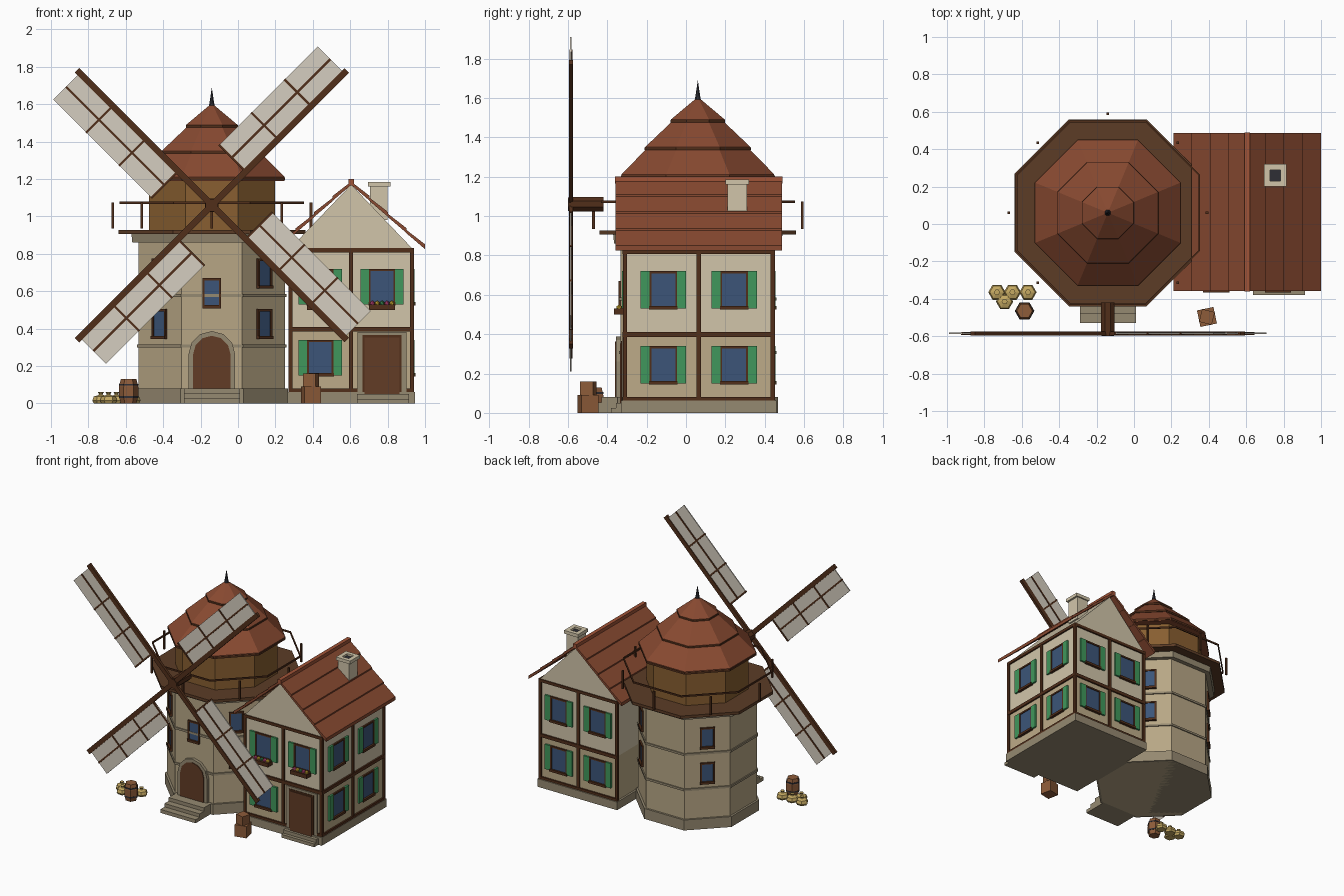
import bpy, bmesh
from math import pi, cos, sin, radians
from mathutils import Matrix, Vector

if "Cube" in bpy.data.objects:
    bpy.data.objects.remove(bpy.data.objects["Cube"])


def mat(name, r, g, b):
    m = bpy.data.materials.new(name)
    m.diffuse_color = [(c / 255) ** 2.2 for c in (r, g, b)] + [1]
    m.use_nodes = True
    m.node_tree.nodes["Principled BSDF"].inputs["Base Color"].default_value = m.diffuse_color
    return m


STONE, TRIM = mat("stone", 182, 165, 132), mat("stone_trim", 148, 136, 112)
CREAM, TAN = mat("plaster", 208, 196, 168), mat("plaster_low", 188, 170, 135)
TIMBER, WOOD = mat("timber", 82, 50, 32), mat("deck_wood", 92, 62, 42)
DRUM, DOOR = mat("drum_wood", 135, 95, 52), mat("door_wood", 98, 62, 42)
TILE, RIDGE = mat("roof_tile", 135, 75, 52), mat("ridge_tile", 158, 84, 58)
GLASS, GREEN = mat("glass", 62, 86, 120), mat("shutter_green", 66, 150, 92)
CLOTH, CRATE = mat("sail_cloth", 212, 204, 190), mat("crate_wood", 140, 92, 60)
SACK, IRON = mat("sack", 196, 168, 98), mat("iron", 50, 50, 56)
PINK, YELLOW = mat("pink_flower", 215, 80, 140), mat("yellow_flower", 235, 195, 60)
I = Matrix()


def finish(name, bm, m, M=I):
    bmesh.ops.recalc_face_normals(bm, faces=bm.faces)
    me = bpy.data.meshes.new(name)
    bm.to_mesh(me)
    bm.free()
    me.materials.append(m)
    ob = bpy.data.objects.new(name, me)
    ob.matrix_world = M
    bpy.context.collection.objects.link(ob)
    return ob


def boxes(name, m, M, *items):
    """One object of several boxes, each x0, x1, y0, y1, z0, z1."""
    bm = bmesh.new()
    for x0, x1, y0, y1, z0, z1 in items:
        T = Matrix.Translation(((x0 + x1) / 2, (y0 + y1) / 2, (z0 + z1) / 2))
        bmesh.ops.create_cube(bm, size=1, matrix=T @ Matrix.Diagonal((x1 - x0, y1 - y0, z1 - z0, 1)))
    return finish(name, bm, m, M)


def lathe(name, m, profile, M, sides=8, phase=pi / 8, closed=False):
    """Turn an (apothem, z) profile into a low-sided solid."""
    bm = bmesh.new()
    k = 1 / cos(pi / sides)
    rings = [[bm.verts.new((r * k * cos(phase + 2 * pi * i / sides), r * k * sin(phase + 2 * pi * i / sides), z))
              for i in range(sides)] for r, z in profile]
    pairs = list(zip(rings, rings[1:])) + ([(rings[-1], rings[0])] if closed else [])
    for a, b in pairs:
        for i in range(sides):
            j = (i + 1) % sides
            bm.faces.new((a[i], a[j], b[j], b[i]))
    if not closed:
        bm.faces.new(rings[0])
        bm.faces.new(rings[-1])
    bmesh.ops.remove_doubles(bm, verts=bm.verts, dist=1e-5)
    return finish(name, bm, m, M)


def extrude(name, m, pts, y0, y1, M=I):
    """Extrude an x-z outline along y."""
    bm = bmesh.new()
    f = bm.faces.new([bm.verts.new((x, y0, z)) for x, z in pts])
    ext = bmesh.ops.extrude_face_region(bm, geom=[f])["geom"]
    bmesh.ops.translate(bm, vec=(0, y1 - y0, 0), verts=[v for v in ext if isinstance(v, bmesh.types.BMVert)])
    return finish(name, bm, m, M)


def window(name, M, u, d, z0, z1, hw, shutters=False, flowers=False):
    """Window on a wall at local y = -d; outward is local -y."""
    y, t = -d, 0.012
    boxes(name + "_glass", GLASS, M, (u - hw + t, u + hw - t, y - .006, y + .01, z0 + t, z1 - t))
    boxes(name + "_frame", TIMBER, M,
          (u - hw, u - hw + t, y - .012, y + .01, z0, z1), (u + hw - t, u + hw, y - .012, y + .01, z0, z1),
          (u - hw, u + hw, y - .012, y + .01, z1 - t, z1), (u - hw, u + hw, y - .02, y + .01, z0 - .006, z0 + t))
    if shutters:
        boxes(name + "_shutters", GREEN, M, *[(u + s * (hw + .02) - .023, u + s * (hw + .02) + .023,
                                               y - .014, y + .005, z0, z1) for s in (-1, 1)])
    if flowers:
        boxes(name + "_flower_box", TIMBER, M, (u - .07, u + .07, y - .055, y, z0 - .03, z0))
        for i in range(5):
            bm = bmesh.new()
            bmesh.ops.create_icosphere(bm, subdivisions=1, radius=.014,
                                       matrix=Matrix.Translation((u - .052 + .026 * i, y - .03, z0 + .006)))
            finish(name + "_flower", bm, (PINK, YELLOW, GREEN)[i % 3], M)


# Tower: stone body, bands, deck, wooden drum and tiled cap
T = Matrix.Translation((-.14, .06, 0))
lathe("tower_body", STONE, [(.392, 0), (.392, .88)], T)
lathe("tower_plinth", TRIM, [(.407, 0), (.407, .08)], T)
for z in (.298, .57):
    lathe("tower_band", TRIM, [(.4, z), (.4, z + .016)], T)
lathe("tower_cornice", TRIM, [(.425, .86), (.43, .908)], T)
lathe("deck", WOOD, [(.5, .905), (.5, .927)], T)
lathe("drum", DRUM, [(.337, .92), (.337, 1.2)], T)
lathe("cap_roof", TILE, [(0, 1.19), (.388, 1.19), (.388, 1.212), (.257, 1.345), (.268, 1.338), (.268, 1.35),
                         (.126, 1.485), (.137, 1.478), (.137, 1.49), (0, 1.605)], T)
for r, z in ((.391, 1.195), (.27, 1.336), (.139, 1.476)):
    lathe("roof_course_edge", TIMBER, [(r, z), (r, z + .012)], T)
lathe("spire", IRON, [(.02, 1.57), (.012, 1.61), (0, 1.69)], T)

# Railing
lathe("deck_rail", TIMBER, [(.484, 1.067), (.493, 1.067), (.493, 1.079), (.484, 1.079)], T, closed=True)
posts = [(.53 * cos(i * pi / 4), .53 * sin(i * pi / 4)) for i in range(8)]
boxes("rail_posts", TIMBER, T, *[(x - .007, x + .007, y - .007, y + .007, .935, 1.075) for x, y in posts])

# Tower windows: two on each diagonal face, one over the door
for i in range(4):
    F = T @ Matrix.Rotation(radians(45 + 90 * i), 4, 'Z')
    for z in (.35, .62):
        window("tower_window", F, 0, .392, z, z + .155, .053)
window("tower_front_window", T, 0, .392, .515, .67, .05)


# Arched tower door and steps
def arch(w, spring, bottom):
    return [(-w, bottom)] + [(-w * cos(pi * i / 6), spring + w * sin(pi * i / 6)) for i in range(7)] + [(w, bottom)]


extrude("tower_door_frame", TRIM, arch(.125, .262, .08), -.415, -.38, T)
extrude("tower_door", DOOR, arch(.1, .262, .08), -.421, -.38, T)
boxes("tower_steps", TRIM, T, (-.15, .15, -.59, -.38, 0, .027), (-.15, .15, -.54, -.38, .02, .053),
      (-.15, .15, -.49, -.38, .05, .08))

# Sails, hub and shaft
HUB = Matrix.Translation((-.14, -.585, 1.06))
AXIS = Matrix.Rotation(pi / 2, 4, 'X')
lathe("sail_shaft", TIMBER, [(.037, -.165), (.037, 0)], HUB @ AXIS)
lathe("sail_hub", TIMBER, [(.034, -.01), (.034, .014)], HUB @ AXIS)
for i in range(4):
    S = HUB @ Matrix.Rotation(-radians(45 + 90 * i), 4, 'Y')
    boxes("sail_spar", TIMBER, S, (0, 1.02, -.01, .01, -.017, .017))
    boxes("sail_cloth", CLOTH, S, (.25, 1.0, -.004, .004, .01, .2))
    boxes("sail_lattice", TIMBER, S, (.25, 1.0, -.008, .008, .098, .11),
          *[(u - .006, u + .006, -.008, .008, .01, .202) for u in (.256, .5, .75)])

# House: walls, plinth, gable
CX, CY, HX, HY = .605, .065, .325, .375
H = Matrix.Translation((CX, CY, 0))
boxes("house_plinth", TRIM, H, (-.34, .34, -.395, .395, 0, .062))
boxes("house_lower_wall", TAN, H, (-HX, HX, -HY, HY, .05, .4))
boxes("house_upper_wall", CREAM, H, (-HX, HX, -HY, HY, .4, .83))
extrude("house_gable", CREAM, [(-.33, .825), (.33, .825), (0, 1.17)], -.38, .38, H)

# Each timbered wall: own frame with outward -y, (turn, half width, distance)
for name, turn, hw, d in (("front", 0, HX, HY), ("right", 90, HY, HX), ("back", 180, HX, HY)):
    F = H @ Matrix.Rotation(radians(turn), 4, 'Z')
    y0, y1, e = -d - .01, -d + .01, hw + .01
    uprights = [(x - .011, x + .011, y0, y1, .06, .83) for x in (-hw, 0, hw)]
    beams = [(-e, e, y0 - .002, y1, z, z + h) for z, h in ((.06, .02), (.385, .025), (.808, .022))]
    boxes(name + "_timbers", TIMBER, F, *uprights, *beams)
    for s in (-1, 1):
        u = s * (.165 if hw == HX else .18)
        for z in (.15, .53):
            if name == "front" and s == 1 and z < .3:
                continue
            window(name + "_window", F, u, d, z, z + .19, .073, True, name == "front" and z > .4)

# House door and step
boxes("house_door_frame", TRIM, H, (.035, .295, -HY - .016, -HY, .06, .382))
boxes("house_door_trim", TIMBER, H, (.06, .27, -HY - .02, -HY, .06, .365))
boxes("house_door", DOOR, H, (.072, .258, -HY - .026, -HY, .04, .353))
boxes("house_step", TRIM, H, (.03, .31, -.445, -.38, 0, .025), (.03, .31, -.42, -.38, .02, .05))

# House roof: four overlapping courses a side, ridge and chimney
for s in (-1, 1):
    for i in range(4):
        a, b = i / 4, (i + 1) / 4
        xa, xb, za, zb = .395 * a, .395 * b, 1.19 - .345 * a, 1.19 - .345 * b
        extrude("roof_course", TILE, [(s * xa, za - .022), (s * xa, za - .004), (s * xb, zb + .006),
                                      (s * xb, zb - .02)], -.422, .422, H)
boxes("roof_ridge", RIDGE, H, (-.015, .015, -.425, .425, 1.165, 1.2))
boxes("chimney", CREAM, I, (.705, .8, .21, .31, .98, 1.165))
boxes("chimney_cap", CREAM, I, (.695, .727, .2, .32, 1.16, 1.185), (.783, .815, .2, .32, 1.16, 1.185),
      (.72, .79, .2, .23, 1.16, 1.185), (.72, .79, .29, .32, 1.16, 1.185))
boxes("chimney_flue", IRON, I, (.725, .785, .228, .292, 1.155, 1.17))

# Crates, barrel and sacks
for name, s, z, turn in (("crate_low", .045, 0, 12), ("crate_high", .035, .09, -14)):
    C = Matrix.Translation((.39, -.497, z)) @ Matrix.Rotation(radians(turn), 4, 'Z')
    boxes(name, CRATE, C, (-s, s, -s, s, 0, 2 * s))
B = Matrix.Translation((-.585, -.465, 0))
lathe("barrel", CRATE, [(.036, 0), (.045, .04), (.045, .09), (.036, .13)], B, 6, 0)
for z in (.03, .095):
    lathe("barrel_hoop", IRON, [(.0455, z), (.0455, z + .01)], B, 6, 0)
for x, y in ((-.733, -.365), (-.65, -.365), (-.567, -.365), (-.692, -.415)):
    lathe("sack", SACK, [(.032, 0), (.04, .015), (.033, .037), (.011, .045), (.008, .05), (.014, .06)],
          Matrix.Translation((x, y, 0)), 6, 0)
